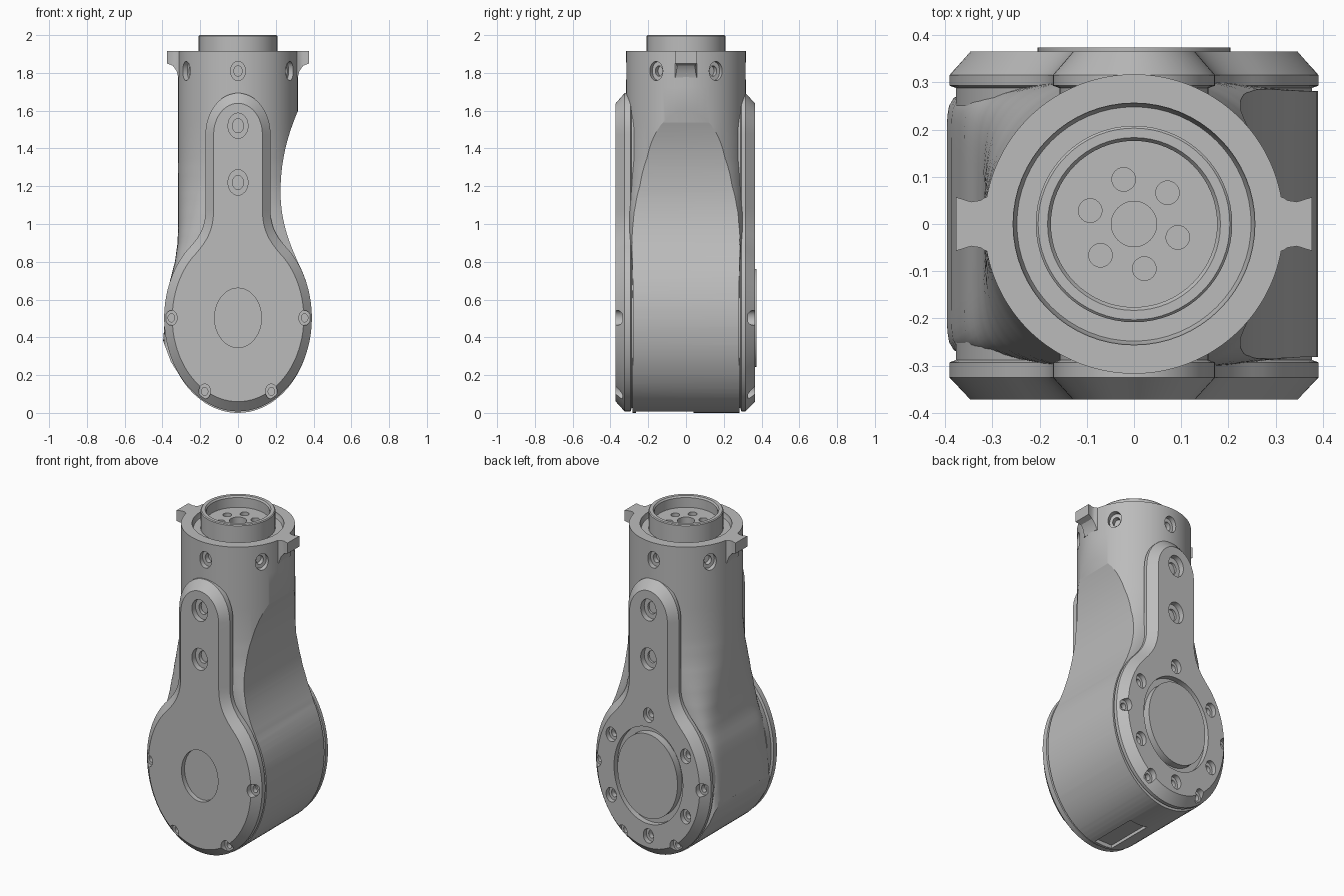
import bpy, bmesh
from math import sin, cos, pi, radians
from mathutils import Vector
from mathutils.geometry import interpolate_bezier

old = bpy.data.objects.get("Cube")
if old:
    bpy.data.objects.remove(old, do_unlink=True)

STRETCH = 1.27    # round features are taller than wide
AXLE = 0.503      # height of the joint axle
TUBE = 0.317      # neck radius

grey = bpy.data.materials.new("machined_grey")
grey.use_nodes = True
grey.diffuse_color = (0.5, 0.5, 0.5, 1)
grey.node_tree.nodes["Principled BSDF"].inputs["Base Color"].default_value = (0.5, 0.5, 0.5, 1)


def build(name, shells):
    """Object made of closed shells, each lofted through a list of loops."""
    bm = bmesh.new()
    for loops in shells:
        rows = [[bm.verts.new(p) for p in loop] for loop in loops]
        n = len(rows[0])
        for a, b in zip(rows, rows[1:]):
            for i in range(n):
                j = (i + 1) % n
                bm.faces.new((a[i], a[j], b[j], b[i]))
        bm.faces.new(rows[0][::-1])
        bm.faces.new(rows[-1])
    bmesh.ops.recalc_face_normals(bm, faces=bm.faces)
    mesh = bpy.data.meshes.new(name)
    bm.to_mesh(mesh)
    bm.free()
    mesh.materials.append(grey)
    ob = bpy.data.objects.new(name, mesh)
    bpy.context.collection.objects.link(ob)
    return ob


def boolean(ob, shells, operation="DIFFERENCE"):
    cutter = build("cutter", shells)
    cutter.hide_render = True
    mod = ob.modifiers.new("cut", "BOOLEAN")
    mod.operation, mod.solver, mod.object = operation, "EXACT", cutter
    bpy.context.view_layer.objects.active = ob
    bpy.ops.object.modifier_apply(modifier=mod.name)
    bpy.data.objects.remove(cutter, do_unlink=True)


def smooth(ob):
    bpy.ops.object.select_all(action="DESELECT")
    ob.select_set(True)
    bpy.context.view_layer.objects.active = ob
    bpy.ops.object.shade_smooth_by_angle(angle=radians(30))


def lathe(centre, axis, steps, n=32):
    """Loops of (offset along axis, radius) around an axis."""
    axis = Vector(axis)
    if abs(axis.z) > 0.5:
        u, v = Vector((1, 0, 0)), Vector((0, 1, 0))
    else:
        u, v = Vector((-axis.y, axis.x, 0)), Vector((0, 0, STRETCH))
    return [[Vector(centre) + axis * d + (u * cos(t) + v * sin(t)) * r
             for t in (2 * pi * i / n for i in range(n))] for d, r in steps]


def screw_hole(centre, axis, r, depth):
    return lathe(centre, axis, [(-depth - 0.03, r * 0.55), (-depth, r * 0.55),
                                (-depth, r), (0.06, r)], 24)


def extrude_y(points, y0, y1):
    return [[(x, y, z) for x, z in points] for y in (y0, y1)]


# Main housing: round tube flowing into a boxy joint
# height, -x reach, +x reach, depth, squareness
SECTIONS = [(1.915, TUBE, TUBE, TUBE, 2), (1.35, TUBE, TUBE, TUBE, 2),
            (1.2, TUBE, .32, .316, 2.3), (1.1, TUBE, .328, .314, 2.8),
            (1.0, TUBE, .345, .308, 3.6), (.9, .32, .37, .30, 5),
            (.8, .334, .42, .29, 7), (.7, .36, .46, .284, 10),
            (.5, .387, .5, .282, 14), (.36, .398, .5, .282, 14),
            (-.1, .42, .5, .282, 14)]


def section(z, left, right, depth, power, n=144):
    loop = []
    for i in range(n):
        c, s = cos(2 * pi * i / n), sin(2 * pi * i / n)
        a = right if c > 0 else left
        r = (abs(c / a) ** power + abs(s / depth) ** power) ** (-1 / power)
        loop.append((c * r, s * r, z))
    return loop


loft = [section(*SECTIONS[0])]
for a, b in zip(SECTIONS, SECTIONS[1:]):
    loft += [section(*[p + (q - p) * k / 3 for p, q in zip(a, b)]) for k in (1, 2, 3)]
housing = build("housing", [loft])

# Side silhouette: scalloped neck on +x, round bottom, lip on -x
scallop = []
for a, b, c, d in [((.322, 1.61), (.27, 1.49), (.225, 1.35), (.225, 1.17)),
                   ((.225, 1.17), (.225, 1.02), (.27, .9), (.32, .793))]:
    curve = interpolate_bezier(*[Vector((*p, 0)) for p in (a, b, c, d)], 16)
    scallop += [(p.x, p.y) for p in curve[:-1]]
bottom = [(0.39 * cos(t), AXLE + 0.503 * sin(t))
          for t in (radians(35 - 4 * i) for i in range(46))]
outline = [(.5, 2.2), (.5, 1.9)] + scallop + bottom
outline += [(-.355, .27), (-.396, .38), (-.5, .5), (-.5, 2.2)]
boolean(housing, [extrude_y(outline, -.6, .6)], "INTERSECT")

# Top groove, neck screws and bottom slot
cuts = [lathe((0, 0, 1.885), (0, 0, 1), [(0, .248), (.02, .256), (.1, .256)], 64)]
for i in range(6):
    t = radians(30 + 60 * i)
    axis = Vector((cos(t), sin(t), 0))
    cuts.append(screw_hole(axis * TUBE + Vector((0, 0, 1.81)), axis, .04, .03))
cuts.append(extrude_y([(-.06, -.1), (.06, -.1), (.06, .025), (-.06, .025)], -.265, .04))
boolean(housing, cuts)
smooth(housing)

# Connector collar with pin holes
collar = build("connector_collar", [lathe((0, 0, 0), (0, 0, 1),
                                          [(1.82, .208), (1.995, .208), (2, .203)], 64)])
boolean(collar, [lathe((0, 0, 1.93), (0, 0, 1),
                       [(-.07, .048), (0, .048), (0, .176), (.06, .176), (.08, .19)], 64)])
boolean(collar, [lathe((.097 * cos(t), .097 * sin(t), 1.93), (0, 0, 1),
                       [(-.05, .025), (.02, .025)], 24)
                 for t in (radians(60 * i - 17) for i in range(6))])
smooth(collar)

# Locating tabs on both sides of the rim
for name, s in (("left_tab", 1), ("right_tab", -1)):
    loops = [[(s * x, -w, low), (s * x, w, low), (s * x, w, 1.915), (s * x, -w, 1.915)]
             for x, w, low in [(.28, .065, 1.77), (.316, .056, 1.775), (.325, .05, 1.81),
                               (.345, .047, 1.838), (.377, .057, 1.85)]]
    smooth(build(name, [loops]))


# Cover plates: round joint cover with an arm up the neck
def cover_loop(y, inset):
    rx, rz, w = .391 - inset, .495 - inset * 1.2, .172 - inset
    half = [(rx * cos(t), AXLE + rz * sin(t))
            for t in (radians(-90 + 4 * i) for i in range(35))]
    t = radians(46)
    x, z = half[-1]
    bend = z + (x - w) * rz * cos(t) / (rx * sin(t))
    fillet = interpolate_bezier(Vector((x, z, 0)), Vector((w * .4 + x * .6 - .03, bend * .6 + z * .4, 0)),
                                Vector((w, bend, 0)), Vector((w, 1.08, 0)), 10)
    half += [(p.x, p.y) for p in fillet[1:]]
    half += [(w * cos(a), 1.475 + w * STRETCH * sin(a))
             for a in (radians(7.5 * i) for i in range(13))]
    loop = half + [(-x, z) for x, z in half[-2:0:-1]]
    return [(x, y, z) for x, z in loop]


for name, s, edge, face in (("front_cover", -1, .325, .372), ("rear_cover", 1, .315, .365)):
    cover = build(name, [[cover_loop(s * y, inset) for y, inset in
                          [(.25, .014), (.288, .014), (.293, 0), (edge, 0), (face, .043)]]])
    axis = (0, s, 0)
    cuts = [screw_hole((0, s * face, z), axis, .053, .035) for z in (1.22, 1.52)]
    for deg in (0, 180, 240, 300):
        t = radians(deg)
        cuts.append(screw_hole((.353 * cos(t), s * face, AXLE + .45 * sin(t)), axis, .031, .036))
    if s < 0:
        # Shallow round recess
        cuts.append(lathe((0, -face, AXLE), axis, [(-.03, .124), (.05, .124)], 48))
    else:
        # Pocket around the rear cap and its screw circle
        cuts.append(lathe((0, face, AXLE), axis, [(-.035, .234), (.05, .234)], 64))
        for i in range(6):
            t = radians(30 + 60 * i)
            cuts.append(screw_hole((.292 * cos(t), face, AXLE + .292 * STRETCH * sin(t)),
                                   axis, .035, .03))
    boolean(cover, cuts)
    smooth(cover)

# Raised rear cap inside the pocket
smooth(build("rear_cap", [lathe((0, 0, AXLE), (0, 1, 0), [(.3, .204), (.374, .204)], 64)]))
